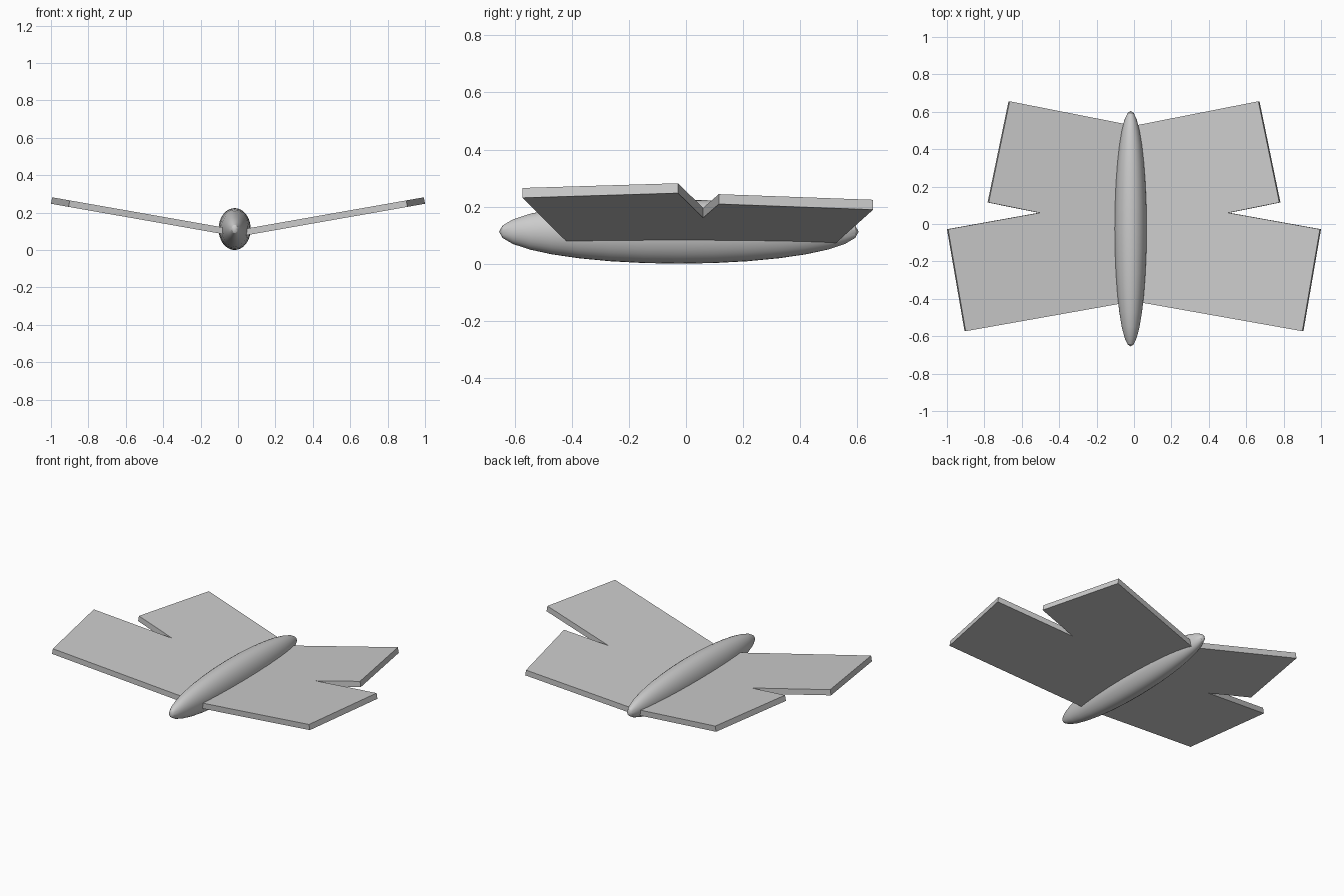
import bpy, math
from mathutils import Matrix

if "Cube" in bpy.data.objects:
    bpy.data.objects.remove(bpy.data.objects["Cube"])

# Body: long smooth ellipsoid, poles along y, slightly off the wing centreline
bpy.ops.mesh.primitive_uv_sphere_add(segments=32, ring_count=16, radius=1)
body = bpy.context.object
body.name = "body"
body.data.transform(Matrix.Rotation(math.radians(90), 4, 'X'))
body.data.transform(Matrix.Diagonal((0.086, 0.63, 0.112, 1)))
body.location = (-0.018, -0.025, 0.112)
bpy.ops.object.shade_smooth_by_angle()

# Wing pair: notched outline raised ten degrees towards the tips
DIHEDRAL = math.radians(10)
ROOT_Z, THICKNESS = 0.071, 0.035
OUTLINE = [(0, -0.412), (0.906, -0.573), (1.0, -0.028), (0.51, 0.06),
           (0.783, 0.115), (0.671, 0.656), (0, 0.524)]


def add_wing(name, side):
    n = len(OUTLINE)
    dx, dz = -THICKNESS * math.sin(DIHEDRAL), THICKNESS * math.cos(DIHEDRAL)
    lower = [(side * x, y, ROOT_Z + x * math.tan(DIHEDRAL)) for x, y in OUTLINE]
    upper = [(x + side * dx, y, z + dz) for x, y, z in lower]
    faces = [tuple(reversed(range(n))), tuple(range(n, 2 * n))]
    faces += [(i, (i + 1) % n, (i + 1) % n + n, i + n) for i in range(n)]
    if side < 0:
        faces = [f[::-1] for f in faces]
    mesh = bpy.data.meshes.new(name)
    mesh.from_pydata(lower + upper, [], faces)
    wing = bpy.data.objects.new(name, mesh)
    bpy.context.collection.objects.link(wing)


add_wing("right_wing", 1)
add_wing("left_wing", -1)
